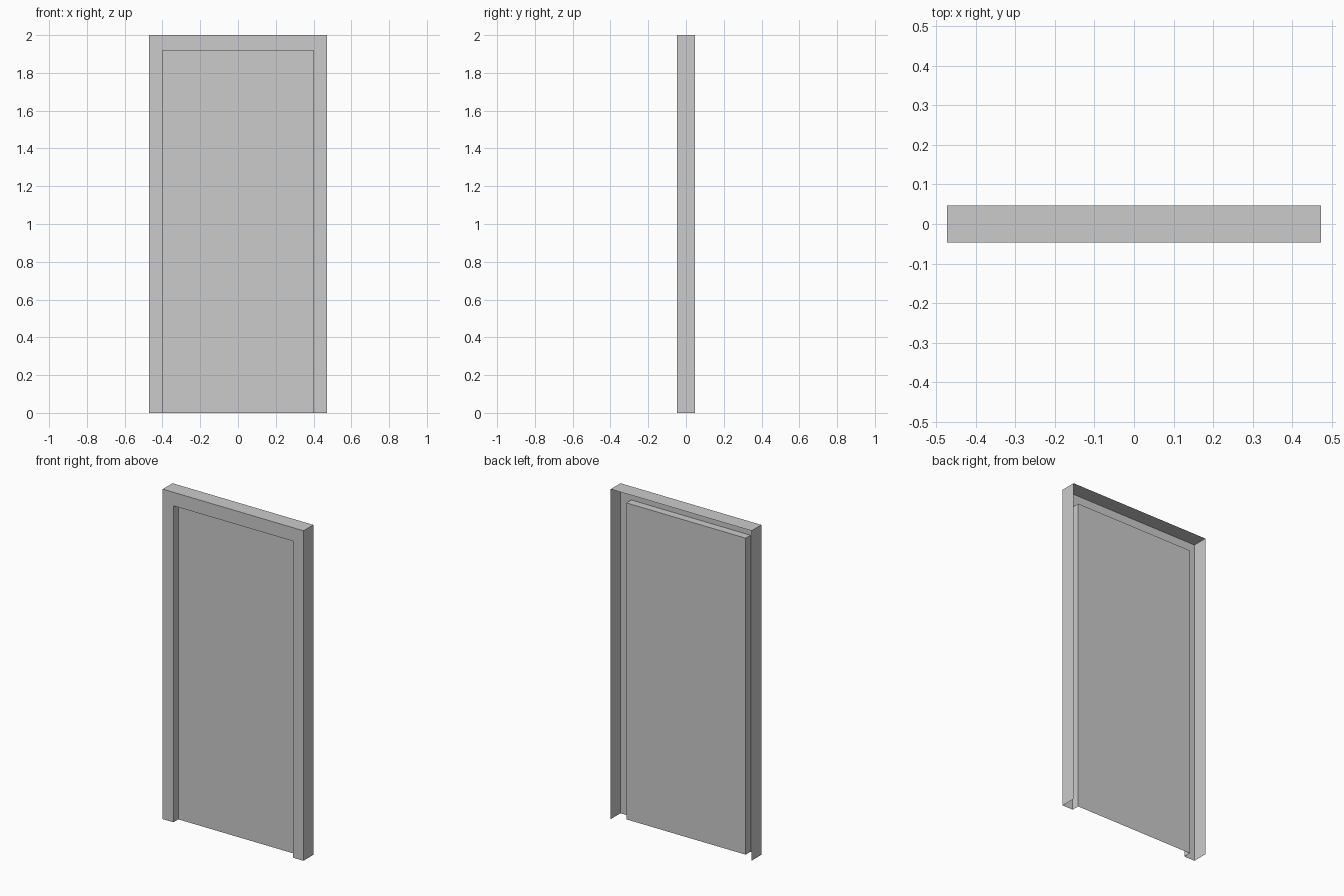
import bpy, bmesh

if "Cube" in bpy.data.objects:
    bpy.data.objects.remove(bpy.data.objects["Cube"])

OUTER_W, OUTER_H = 0.472, 2.0      # half width and height of the frame
INNER_W, INNER_H = 0.40, 1.918     # half width and height of the opening
DEPTH = 0.0467                     # half depth of the frame
PANEL_Y = 0.0                      # plane of the recessed door leaf


def portal(half, top, y):
    """Corner points of an upside-down U, left foot to right foot."""
    return [(-half, y, 0), (-half, y, top), (half, y, top), (half, y, 0)]


def make_object(name, bm):
    mesh = bpy.data.meshes.new(name)
    bm.to_mesh(mesh)
    bm.free()
    obj = bpy.data.objects.new(name, mesh)
    bpy.context.collection.objects.link(obj)
    return obj


# Frame: open-backed shell of outer walls, front casing and inner jambs
bm = bmesh.new()
outlines = [
    portal(OUTER_W, OUTER_H, DEPTH),
    portal(OUTER_W, OUTER_H, -DEPTH),
    portal(INNER_W, INNER_H, -DEPTH),
    portal(INNER_W, INNER_H, PANEL_Y),
]
rings = [[bm.verts.new(p) for p in outline] for outline in outlines]
for r0, r1 in zip(rings, rings[1:]):
    for j in range(3):
        bm.faces.new((r1[j], r1[j + 1], r0[j + 1], r0[j]))
make_object("door_frame", bm)

# Door leaf: single flat sheet closing the recess, facing the front
bm = bmesh.new()
bm.faces.new([bm.verts.new(p) for p in reversed(portal(INNER_W, INNER_H, PANEL_Y))])
make_object("door_panel", bm)
